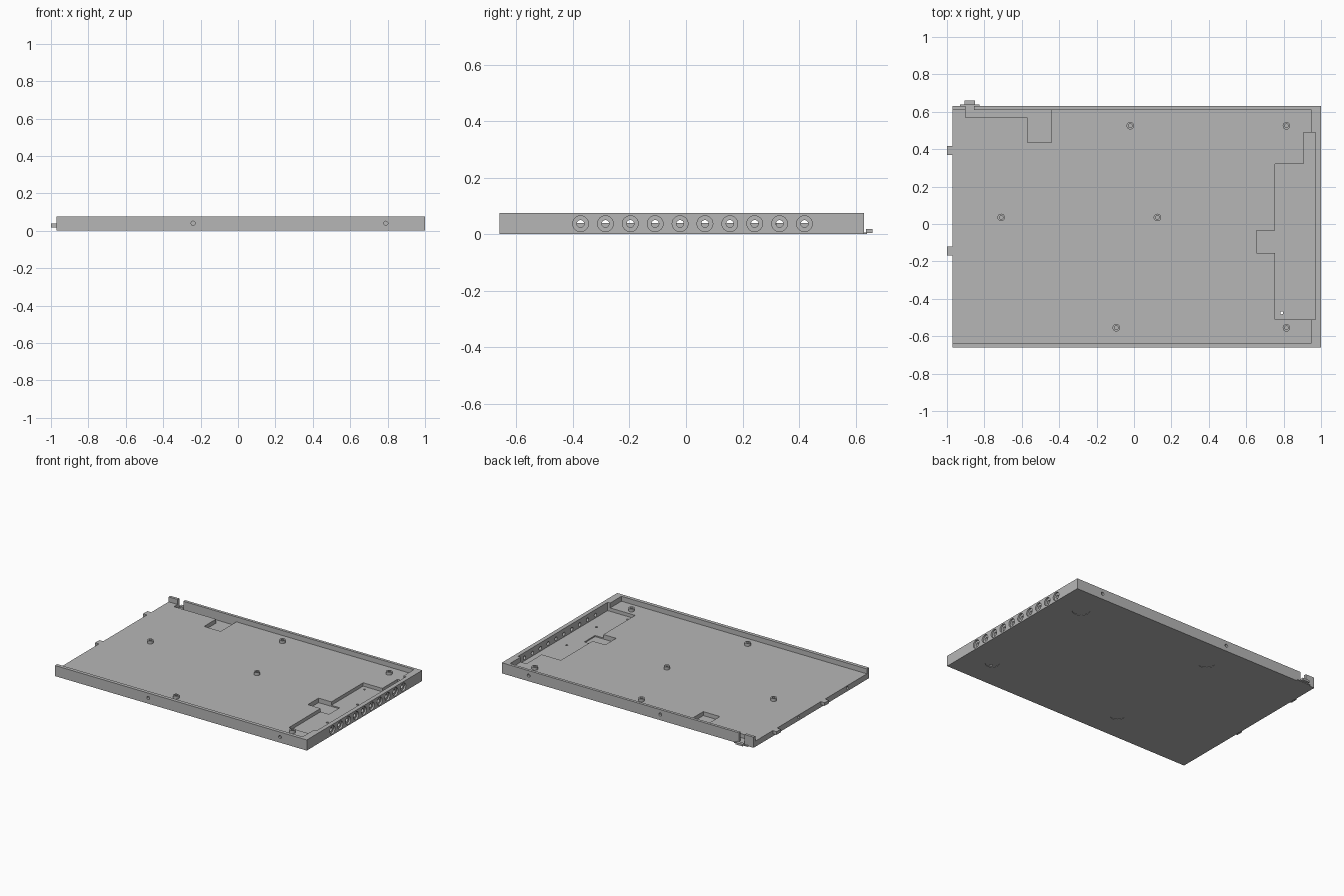
import bpy
import bmesh
from math import pi
from mathutils import Matrix, Vector

if "Cube" in bpy.data.objects:
    bpy.data.objects.remove(bpy.data.objects["Cube"], do_unlink=True)

grey = bpy.data.materials.new("plain_grey")
grey.use_nodes = True
grey.diffuse_color = (0.47, 0.47, 0.47, 1)
grey.node_tree.nodes["Principled BSDF"].inputs["Base Color"].default_value = grey.diffuse_color


def finish(name, bm):
    mesh = bpy.data.meshes.new(name)
    bm.to_mesh(mesh)
    bm.free()
    mesh.materials.append(grey)
    obj = bpy.data.objects.new(name, mesh)
    bpy.context.scene.collection.objects.link(obj)
    return obj


def box(name, x, y, z):
    """Box from (low, high) ranges."""
    bm = bmesh.new()
    bmesh.ops.create_cube(bm, size=1)
    for v in bm.verts:
        v.co = Vector([(r[0] + r[1]) / 2 + c * (r[1] - r[0]) for r, c in zip((x, y, z), v.co)])
    return finish(name, bm)


def rod(name, centre, radius, length, axis="Z"):
    """Cylinder centred on a point along an axis."""
    turn = {"X": Matrix.Rotation(pi / 2, 4, "Y"), "Y": Matrix.Rotation(pi / 2, 4, "X"), "Z": Matrix()}[axis]
    bm = bmesh.new()
    bmesh.ops.create_cone(bm, cap_ends=True, segments=24, radius1=radius, radius2=radius,
                          depth=length, matrix=Matrix.Translation(centre) @ turn)
    return finish(name, bm)


def cut(target, cutter):
    """Subtract a cutter, then discard it."""
    cutter.hide_render = True
    mod = target.modifiers.new("cut", "BOOLEAN")
    mod.operation = "DIFFERENCE"
    mod.solver = "EXACT"
    mod.object = cutter
    bpy.context.view_layer.objects.active = target
    bpy.ops.object.modifier_apply(modifier=mod.name)
    bpy.data.objects.remove(cutter, do_unlink=True)


LEFT, RIGHT, FRONT, BACK = -0.97, 1.0, -0.66, 0.63
PANEL, FLOOR, TOP = 0.003, 0.04, 0.075
OVER = 0.12

# Tray with three rim walls, open on one side
tray = box("tray", (LEFT, RIGHT), (FRONT, BACK), (PANEL, TOP))
cut(tray, box("cutter", (-1.1, 0.95), (-0.635, 0.61), (FLOOR, OVER)))

# Cable channel, connector pit and rim slot at the back
cut(tray, box("cutter", (-0.9, -0.44), (0.57, 0.61), (0.012, OVER)))
cut(tray, box("cutter", (-0.57, -0.44), (0.435, 0.6), (0.012, OVER)))
cut(tray, box("cutter", (-0.9, -0.855), (0.59, 0.7), (0.012, OVER)))

# Stepped circuit recess along the socket wall, with a deeper pit
cut(tray, box("cutter", (0.755, 0.97), (-0.51, 0.32), (0.016, OVER)))
cut(tray, box("cutter", (0.905, 0.97), (0.3, 0.49), (0.016, OVER)))
cut(tray, box("cutter", (0.655, 0.82), (-0.155, -0.035), (0.008, OVER)))

# Row of counterbored sockets
for i in range(10):
    y = -0.373 + i * 0.088
    cut(tray, rod("cutter", (1.0, y, 0.037), 0.028, 0.024, "X"))
    cut(tray, rod("cutter", (0.98, y, 0.037), 0.013, 0.06, "X"))

# Screw holes in the long walls and the open edge
for x in (-0.24, 0.79):
    for y in (FRONT, BACK):
        cut(tray, rod("cutter", (x, y, 0.04), 0.011, 0.03, "Y"))
for y in (0.125, -0.415):
    cut(tray, rod("cutter", (LEFT, y, 0.023), 0.01, 0.03, "X"))

# Small pilot holes in the recess
for x, y in ((0.79, 0.285), (0.885, 0.07), (0.885, -0.265)):
    cut(tray, rod("cutter", (x, y, 0.016), 0.008, 0.014))
cut(tray, rod("cutter", (0.79, -0.475, 0), 0.008, 0.1))

# Thin base panel with round foot recesses
panel = box("base_panel", (LEFT, RIGHT), (FRONT, BACK), (0, PANEL))
cut(panel, rod("cutter", (0.79, -0.475, 0), 0.008, 0.1))
for x in (-0.24, 0.8):
    for y, radius in ((0.43, 0.058), (-0.45, 0.046)):
        cut(panel, rod("cutter", (x, y, 0), radius, 0.02))

# Mounting posts with screw holes
posts = ((-0.02, 0.525), (0.815, 0.525), (-0.71, 0.035),
         (0.125, 0.035), (-0.095, -0.555), (0.815, -0.555))
for x, y in posts:
    post = rod("mounting_post", (x, y, FLOOR + 0.009), 0.02, 0.022)
    cut(post, rod("cutter", (x, y, FLOOR + 0.02), 0.01, 0.034))

# Locating tabs on the open edge
for y in (0.392, -0.145):
    box("locating_tab", (-1.0, LEFT + 0.005), (y - 0.024, y + 0.024), (0.018, 0.04))

# Cable clip outside the rim slot
box("clip_plate", (-0.93, -0.825), (0.62, 0.64), (0, 0.006))
box("clip_block", (-0.905, -0.85), (0.637, 0.66), (0.004, 0.018))

# Smooth the round parts while keeping edges sharp
for obj in bpy.context.scene.objects:
    if obj.type == "MESH" and obj.name.startswith(("tray", "base_panel", "mounting_post")):
        bpy.ops.object.select_all(action="DESELECT")
        obj.select_set(True)
        bpy.context.view_layer.objects.active = obj
        bpy.ops.object.shade_smooth_by_angle()
